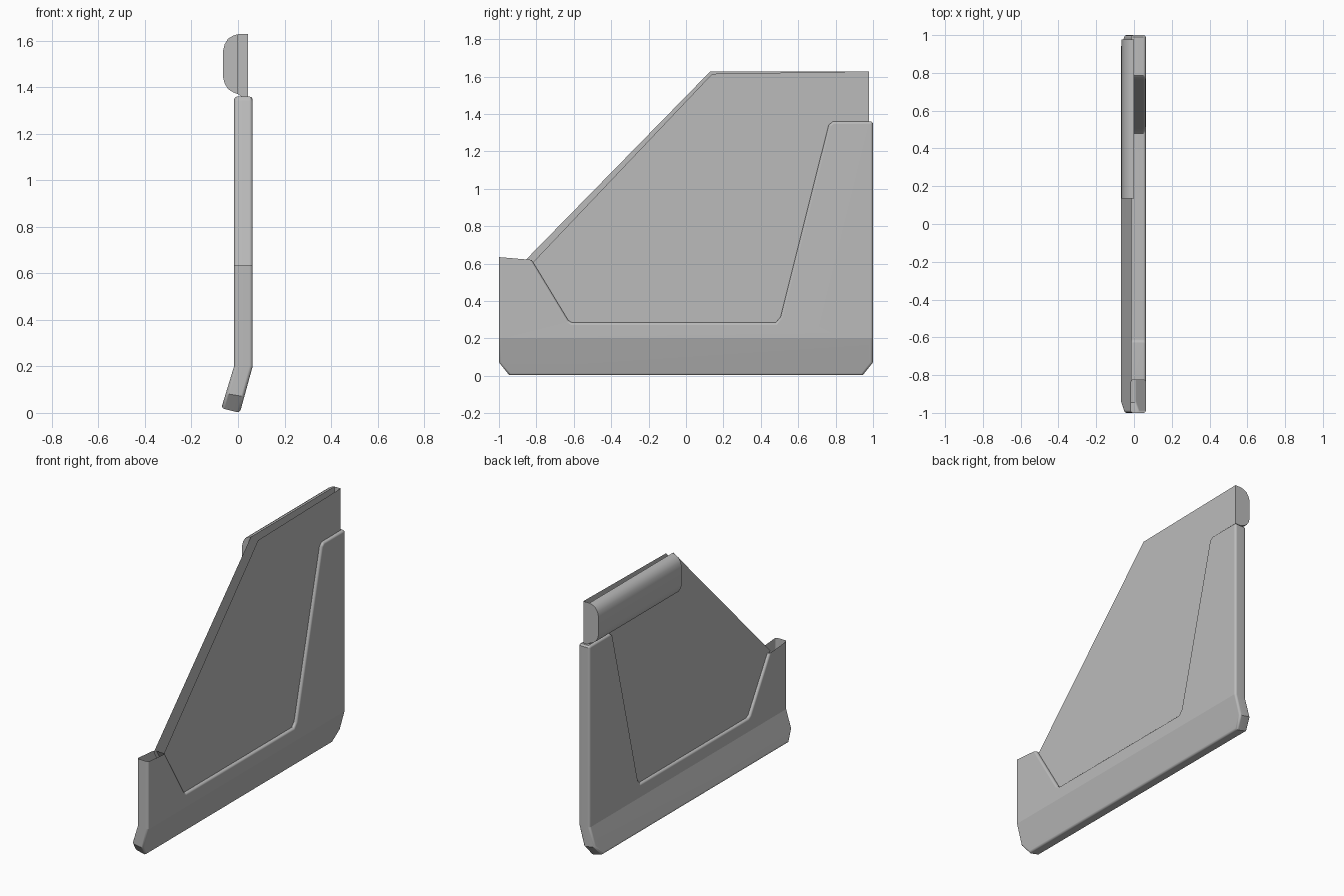
import bpy, bmesh, math

cube = bpy.data.objects.get("Cube")
if cube:
    bpy.data.objects.remove(cube, do_unlink=True)

grey = bpy.data.materials.new("panel grey")
grey.use_nodes = True
GREY = (0.5, 0.5, 0.5, 1)
grey.diffuse_color = GREY
grey.node_tree.nodes["Principled BSDF"].inputs["Base Color"].default_value = GREY


def finish(name, bm, angle=35):
    me = bpy.data.meshes.new(name)
    bm.to_mesh(me)
    bm.free()
    me.materials.append(grey)
    ob = bpy.data.objects.new(name, me)
    bpy.context.collection.objects.link(ob)
    bpy.ops.object.select_all(action='DESELECT')
    ob.select_set(True)
    bpy.context.view_layer.objects.active = ob
    bpy.ops.object.shade_smooth_by_angle(angle=math.radians(angle))
    return ob


def sheet(bm, x, outline):
    return bm.faces.new([bm.verts.new((x, y, z)) for y, z in outline])


# U-shaped lower frame: extruded side outline with rounded rims
X0, X1, BEND = -0.017, 0.063, 0.2
frame = [(-1, 0.635), (-1, 0.07), (-0.945, 0), (0.945, 0), (1, 0.07),
         (1, 1.35), (0.99, 1.36), (0.785, 1.36), (0.762, 1.34),
         (0.505, 0.315), (0.48, 0.285), (-0.61, 0.285), (-0.63, 0.298), (-0.825, 0.62)]
bm = bmesh.new()
side = sheet(bm, X0, frame)
ext = bmesh.ops.extrude_face_region(bm, geom=[side])
bmesh.ops.translate(bm, vec=(X1 - X0, 0, 0),
                    verts=[g for g in ext["geom"] if isinstance(g, bmesh.types.BMVert)])
bmesh.ops.recalc_face_normals(bm, faces=bm.faces)
mouth = [f for f in bm.faces
         if f.normal.z > 0.9 and f.calc_center_median().y < -0.8][0]
rims = [e for e in bm.edges
        if abs(e.verts[0].co.x - e.verts[1].co.x) < 1e-5 and e not in mouth.edges]
bmesh.ops.bevel(bm, geom=rims, offset=0.014, segments=3, profile=0.5, affect='EDGES')

# Open mouth at the top of the front post
mouth = [f for f in bm.faces if f.normal.z > 0.95
         and f.calc_center_median().y < -0.85 and f.calc_center_median().z > 0.6]
bmesh.ops.delete(bm, geom=mouth, context='FACES')

# Lower band kicks inward below the bend
bmesh.ops.bisect_plane(bm, geom=bm.verts[:] + bm.edges[:] + bm.faces[:],
                       plane_co=(0, 0, BEND), plane_no=(0, 0, 1))
for v in bm.verts:
    t = (BEND - v.co.z) / BEND
    if t > 0:
        v.co.z += (X1 - v.co.x) * 0.25 * t
        v.co.x -= 0.055 * t
ob = finish("lower_frame", bm)
for e in ob.data.edges:
    if all(abs(ob.data.vertices[i].co.z - BEND) < 1e-4 for i in e.vertices):
        e.use_edge_sharp = True
ob.modifiers.new("even shading", 'WEIGHTED_NORMAL').keep_sharp = True

# Twin window sheets with an open gap between them, tucked into the frame
tuck = [(0.978, 1.34), (0.79, 1.34), (0.5, 0.27), (-0.62, 0.27)]
for name, x, slope in (("outer_sheet", 0.044, [(-0.82, 0.605), (0.14, 1.615)]),
                       ("inner_sheet", 0.0, [(-0.855, 0.622), (0.13, 1.628)])):
    bm = bmesh.new()
    sheet(bm, x, slope + [(0.978, 1.628)] + tuck)
    finish(name, bm)

# Rounded box rail along the top of the inner sheet
section = [(0, 1.628), (-0.022, 1.621), (-0.043, 1.608), (-0.057, 1.585), (-0.065, 1.555),
           (-0.065, 1.445), (-0.057, 1.415), (-0.043, 1.392), (-0.022, 1.379), (0, 1.37)]
Y0, Y1 = 0.135, 0.978
bm = bmesh.new()
front, back = [[bm.verts.new((x, y, z)) for x, z in section] for y in (Y0, Y1)]
for i in range(len(section) - 1):
    bm.faces.new((front[i], front[i + 1], back[i + 1], back[i]))
bm.faces.new(front)
# Rear end cap reaches across the gap to the outer sheet
bm.faces.new(back + [bm.verts.new((0.044, Y1, z)) for z in (1.34, 1.628)])
bmesh.ops.recalc_face_normals(bm, faces=bm.faces)
finish("top_rail", bm)
